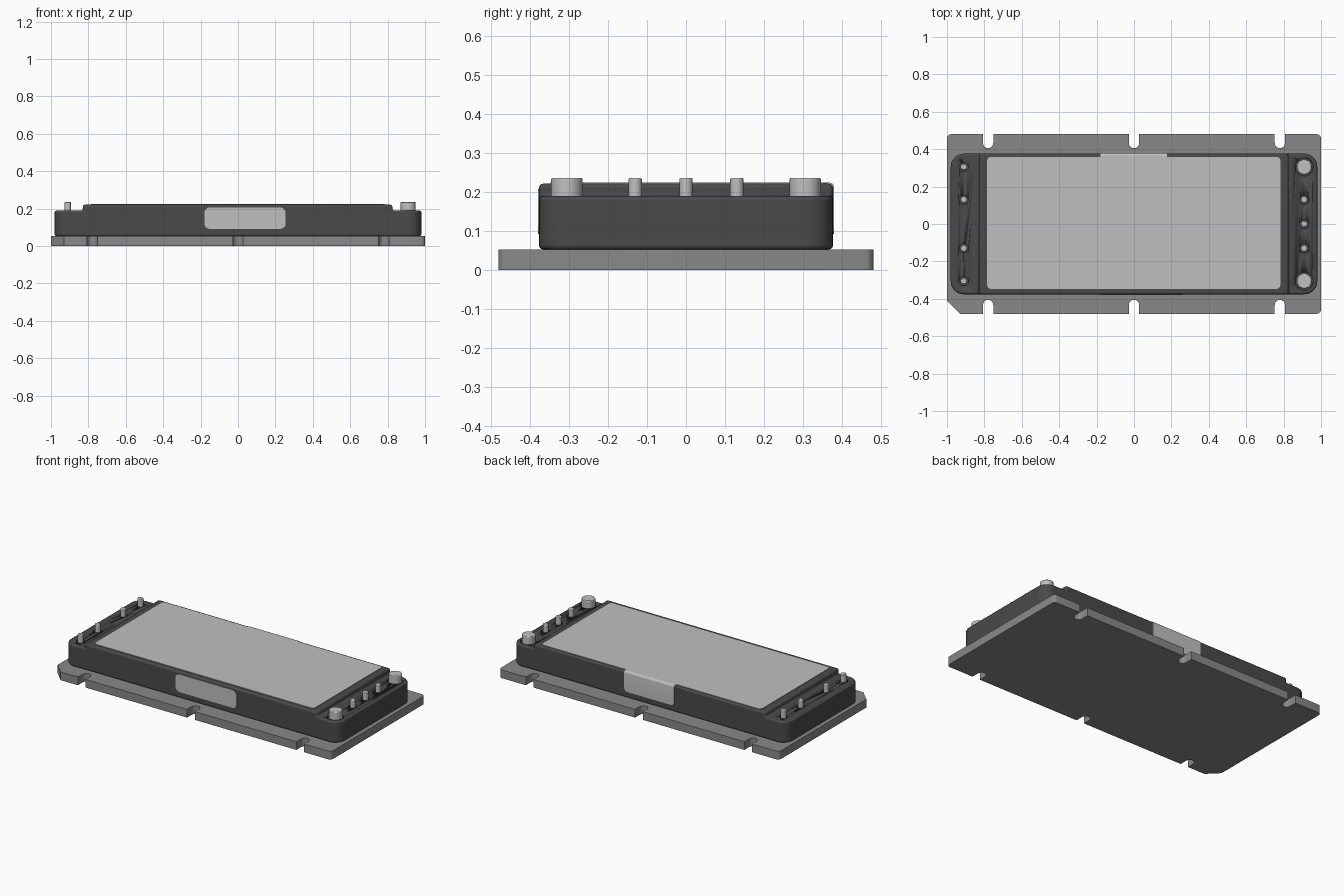
import bpy, bmesh, math
from mathutils import Vector

old = bpy.data.objects.get("Cube")
if old:
    bpy.data.objects.remove(old, do_unlink=True)


def material(name, value, rough=0.6):
    m = bpy.data.materials.new(name)
    m.use_nodes = True
    col = (value, value, value, 1)
    m.diffuse_color = col
    bsdf = m.node_tree.nodes["Principled BSDF"]
    bsdf.inputs["Base Color"].default_value = col
    bsdf.inputs["Roughness"].default_value = rough
    return m


PLATE = material("plate grey", 0.25)
BODY = material("housing charcoal", 0.068)
LIGHT = material("light grey", 0.53)


def finish(name, bm, mat, smooth=True):
    bmesh.ops.recalc_face_normals(bm, faces=bm.faces)
    me = bpy.data.meshes.new(name)
    bm.to_mesh(me)
    bm.free()
    ob = bpy.data.objects.new(name, me)
    bpy.context.collection.objects.link(ob)
    me.materials.append(mat)
    if smooth:
        bpy.ops.object.select_all(action='DESELECT')
        ob.select_set(True)
        bpy.context.view_layer.objects.active = ob
        bpy.ops.object.shade_smooth_by_angle(angle=math.radians(35))
    return ob


def prism(points, direction):
    """Extrude a closed outline of 3D points along a direction."""
    bm = bmesh.new()
    f = bm.faces.new([bm.verts.new(p) for p in points])
    new = bmesh.ops.extrude_face_region(bm, geom=[f])["geom"]
    bmesh.ops.translate(bm, vec=direction,
                        verts=[v for v in new if isinstance(v, bmesh.types.BMVert)])
    return bm


def round_edges(bm, test, radius, segments=6):
    edges = [e for e in bm.edges if test(*[v.co for v in e.verts])]
    bmesh.ops.bevel(bm, geom=edges, offset=radius, segments=segments,
                    profile=0.5, affect='EDGES', clamp_overlap=True)


def add_bevel(ob, width, segments=3):
    b = ob.modifiers.new("edge bevel", 'BEVEL')
    b.width, b.segments = width, segments
    b.limit_method, b.angle_limit = 'ANGLE', math.radians(40)


# Base plate: one long side with three round-ended slots, mirrored by rotation
W, D, T = 1.0, 0.48, 0.053
SLOT_R, SLOT_Y = 0.0275, 0.433


def long_side(sign):
    pts = []
    for x in (-0.78, 0, 0.78):
        pts.append((x - SLOT_R, -D))
        for i in range(13):
            a = math.pi * (1 - i / 12)
            pts.append((x + SLOT_R * math.cos(a), -SLOT_Y + SLOT_R * math.sin(a)))
        pts.append((x + SLOT_R, -D))
    return [(sign * x, sign * y, 0) for x, y in pts]


outline = ([(-W, -D + 0.07, 0), (-W + 0.07, -D, 0)] + long_side(1)
           + [(W, -D, 0), (W, D, 0)] + long_side(-1) + [(-W, D, 0)])
bm = prism(outline, (0, 0, T))
round_edges(bm, lambda a, b: abs(a.z - b.z) > 0.01 and abs(a.x) > 0.999
            and abs(a.y) > D - 0.001, 0.022)
finish("base_plate", bm, PLATE)

# Housing: stepped side profile run front to back, with rounded corners
Y = 0.376
Z0, Z1, Z2 = T, 0.19, 0.221
profile = [(-0.98, Z0), (0.98, Z0), (0.98, Z1), (0.825, Z1), (0.825, Z2),
           (-0.83, Z2), (-0.83, Z1), (-0.98, Z1)]
bm = prism([(x, -Y, z) for x, z in profile], (0, 2 * Y, 0))
round_edges(bm, lambda a, b: abs(a.z - b.z) > 0.01 and min(abs(a.x), abs(b.x)) > 0.97,
            0.07, 8)
housing = finish("housing", bm, BODY)

# Pins, with a narrow clearance recess around each
SMALL, BIG, TOP = 0.017, 0.040, 0.236
pins = [(-0.91, y, SMALL) for y in (-0.305, -0.13, 0.13, 0.305)]
pins += [(0.91, y, SMALL) for y in (-0.13, 0, 0.13)]
pins += [(0.91, y, BIG) for y in (-0.305, 0.305)]


def add_cylinder(bm, x, y, r, z0, z1):
    verts = bmesh.ops.create_cone(bm, cap_ends=True, segments=32, radius1=r,
                                  radius2=r, depth=z1 - z0)["verts"]
    bmesh.ops.translate(bm, verts=verts, vec=(x, y, (z0 + z1) / 2))


cut = bmesh.new()
for i, (x, y, r) in enumerate(pins):
    bm = bmesh.new()
    add_cylinder(bm, x, y, r, 0.15, TOP)
    kind = "power_pin" if r == BIG else "signal_pin"
    pin = finish(f"{kind}_{i + 1}", bm, LIGHT)
    add_bevel(pin, 0.004, 2)
    add_cylinder(cut, x, y, r + 0.008, 0.175, 0.3)
cutter = finish("pin_recess_cutter", cut, BODY)
cutter.hide_render = True
cutter.hide_set(True)
cutter.display_type = 'WIRE'
add_bevel(housing, 0.010)
boolean = housing.modifiers.new("pin recesses", 'BOOLEAN')
boolean.operation, boolean.solver, boolean.object = 'DIFFERENCE', 'EXACT', cutter

# Top label
bm = prism([(-0.785, -0.347, Z2 - 0.002), (0.782, -0.347, Z2 - 0.002),
            (0.782, 0.359, Z2 - 0.002), (-0.785, 0.359, Z2 - 0.002)], (0, 0, 0.005))
round_edges(bm, lambda a, b: abs(a.z - b.z) > 0.003, 0.02)
finish("top_label", bm, LIGHT)

# Front label
bm = prism([(-0.18, -Y - 0.003, 0.092), (0.255, -Y - 0.003, 0.092),
            (0.255, -Y - 0.003, 0.207), (-0.18, -Y - 0.003, 0.207)], (0, 0.005, 0))
round_edges(bm, lambda a, b: abs(a.y - b.y) > 0.003, 0.03)
finish("front_label", bm, LIGHT)

# Back label: folds over the upper edge of the housing
path = [(Y + 0.003, 0.092), (Y + 0.003, Z2 - 0.010)]
path += [(Y - 0.010 + 0.013 * math.cos(math.radians(a)),
          Z2 - 0.010 + 0.013 * math.sin(math.radians(a))) for a in (18, 36, 54, 72, 90)]
path.append((0.357, Z2 + 0.003))
bm = bmesh.new()
rows = [[bm.verts.new((x, y, z)) for x in (-0.18, 0.176)] for y, z in path]
for a, b in zip(rows, rows[1:]):
    bm.faces.new((a[0], a[1], b[1], b[0]))
bmesh.ops.bevel(bm, geom=rows[0], offset=0.02, segments=5, profile=0.5,
                affect='VERTICES')
bmesh.ops.recalc_face_normals(bm, faces=bm.faces)
if max(bm.faces, key=lambda f: f.calc_area()).normal.y < 0:
    bmesh.ops.reverse_faces(bm, faces=bm.faces)
back = bmesh.ops.solidify(bm, geom=bm.faces[:], thickness=0.004)
finish("back_label", bm, LIGHT)
